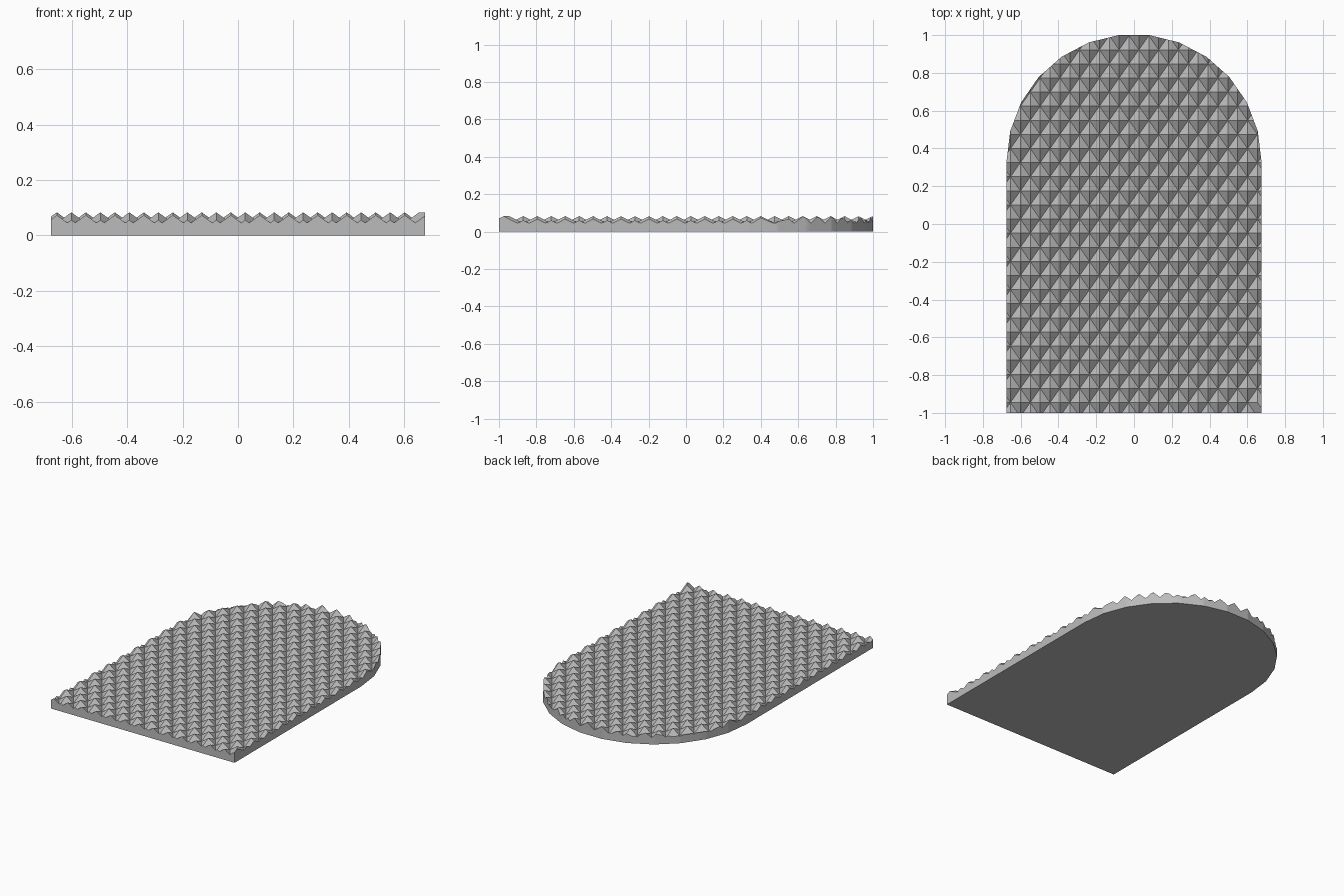
import bpy, bmesh, math
from mathutils import Vector

cube = bpy.data.objects.get("Cube")
if cube:
    bpy.data.objects.remove(cube, do_unlink=True)

HALF_W, ARC_Y, SIDES = 0.675, 0.33, 13
DX, DY = 0.0523, 0.0747          # stud half-widths
LOW, HIGH = 0.045, 0.083
COLS, ROWS, FIRST_ROW = 26, 26, -0.945

grey = bpy.data.materials.new("grey")
grey.use_nodes = True
grey.diffuse_color = (0.5, 0.5, 0.5, 1)
grey.node_tree.nodes["Principled BSDF"].inputs["Base Color"].default_value = (0.5, 0.5, 0.5, 1)


def is_high(i, j):
    return (i + j) % 2 == 1


# Staggered diamond studs: alternating high and low points on a grid
bm = bmesh.new()
grid = {}
for i in range(-2, COLS + 2):
    for j in range(-2, ROWS + 3):
        x = (i - (COLS - 1) / 2) * DX
        grid[i, j] = bm.verts.new((x, FIRST_ROW + j * DY, HIGH if is_high(i, j) else LOW))
for i in range(-2, COLS + 1):
    for j in range(-2, ROWS + 2):
        a, b = grid[i, j], grid[i + 1, j]
        c, d = grid[i + 1, j + 1], grid[i, j + 1]
        split_ac = not is_high(i, j)
        if (i, j) == (COLS - 1, -1):      # raised front corner
            split_ac = not split_ac
        for tri in ([(a, b, c), (a, c, d)] if split_ac else [(a, b, d), (b, c, d)]):
            bm.faces.new(tri)

# Trim to a straight-sided outline with a rounded back
outline = [Vector((-HALF_W, -1, 0)), Vector((HALF_W, -1, 0))]
for k in range(SIDES + 1):
    t = math.pi * k / SIDES
    outline.append(Vector((HALF_W * math.cos(t), ARC_Y + HALF_W * math.sin(t), 0)))
for p, q in zip(outline, outline[1:] + outline[:1]):
    edge = q - p
    bmesh.ops.bisect_plane(bm, geom=bm.verts[:] + bm.edges[:] + bm.faces[:], dist=1e-6,
                           plane_co=p, plane_no=Vector((edge.y, -edge.x, 0)).normalized(),
                           clear_outer=True)

# Side walls and flat underside
rim = [e for e in bm.edges if e.is_boundary]
walls = bmesh.ops.extrude_edge_only(bm, edges=rim)["geom"]
for v in walls:
    if isinstance(v, bmesh.types.BMVert):
        v.co.z = 0
floor_edges = [e for e in bm.edges if e.is_boundary and all(v.co.z < 1e-6 for v in e.verts)]
bmesh.ops.contextual_create(bm, geom=floor_edges)
bmesh.ops.recalc_face_normals(bm, faces=bm.faces[:])

# Centre on y and finish
ys = [v.co.y for v in bm.verts]
bmesh.ops.translate(bm, verts=bm.verts[:], vec=(0, -(max(ys) + min(ys)) / 2, 0))
mesh = bpy.data.meshes.new("studded_slab")
bm.to_mesh(mesh)
bm.free()
mesh.materials.append(grey)
slab = bpy.data.objects.new("studded_slab", mesh)
bpy.context.collection.objects.link(slab)
bpy.ops.object.select_all(action='DESELECT')
slab.select_set(True)
bpy.context.view_layer.objects.active = slab
bpy.ops.object.shade_smooth_by_angle(angle=math.radians(20))
